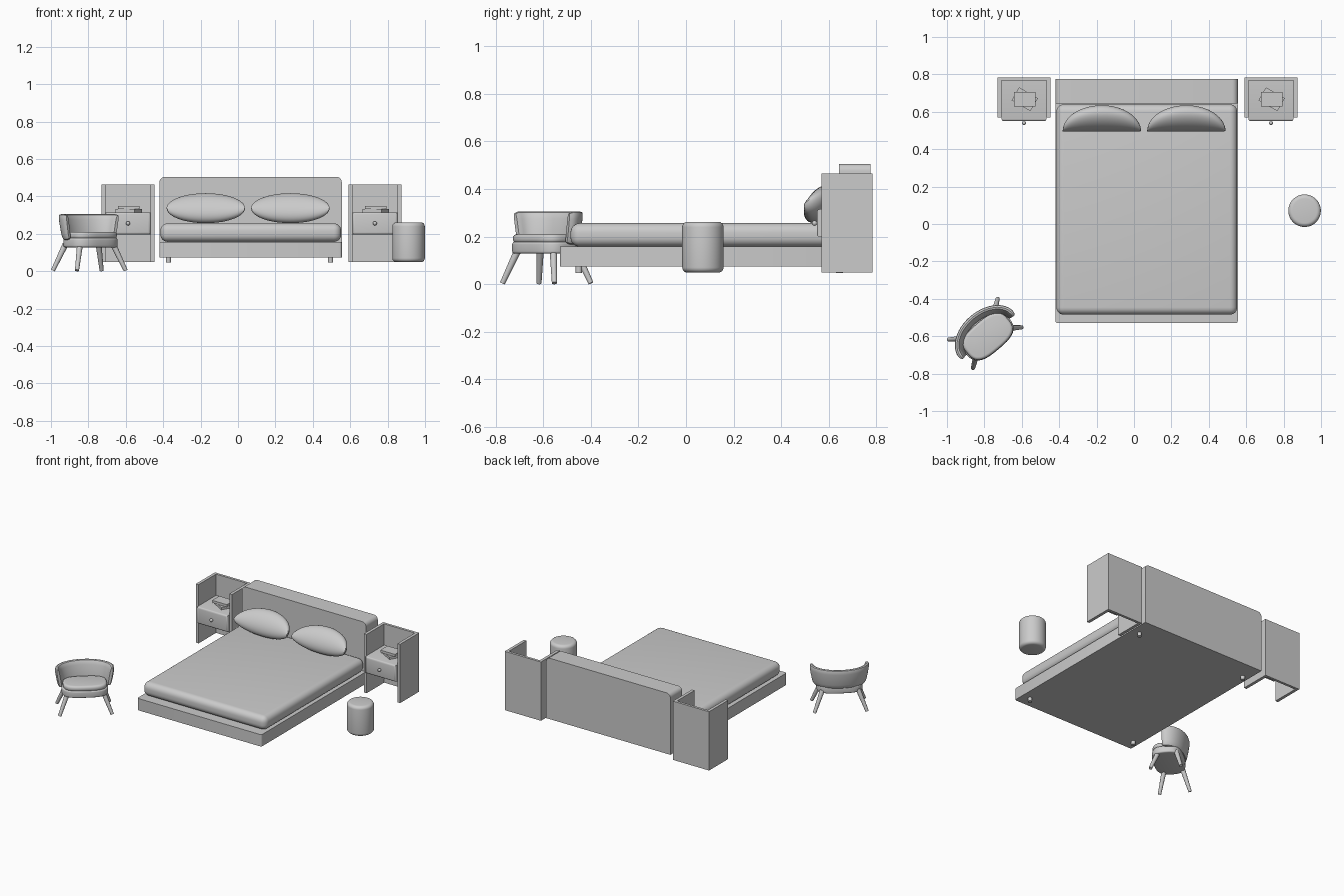
import bpy, bmesh
from math import sin, cos, pi, radians, sqrt
from mathutils import Vector, Matrix

cube = bpy.data.objects.get("Cube")
if cube:
    bpy.data.objects.remove(cube, do_unlink=True)

grey = bpy.data.materials.new("light_grey")
grey.use_nodes = True
COLOUR = (0.6, 0.6, 0.6, 1)
grey.diffuse_color = COLOUR
grey.node_tree.nodes["Principled BSDF"].inputs["Base Color"].default_value = COLOUR


def finish(name, bm, smooth=True):
    """Turn a bmesh into a named, coloured object."""
    bmesh.ops.recalc_face_normals(bm, faces=bm.faces)
    mesh = bpy.data.meshes.new(name)
    bm.to_mesh(mesh)
    bm.free()
    ob = bpy.data.objects.new(name, mesh)
    bpy.context.collection.objects.link(ob)
    mesh.materials.append(grey)
    if smooth:
        bpy.ops.object.select_all(action='DESELECT')
        ob.select_set(True)
        bpy.context.view_layer.objects.active = ob
        bpy.ops.object.shade_smooth_by_angle(angle=radians(35))
    return ob


def box(name, x, y, z, radius=0, segments=4, edges=None, turn=0):
    """Box from (min, max) ranges; edges is a rule choosing which to round."""
    bm = bmesh.new()
    size = Vector((x[1] - x[0], y[1] - y[0], z[1] - z[0]))
    bmesh.ops.create_cube(bm, size=1)
    bmesh.ops.scale(bm, vec=size, verts=bm.verts)
    if radius:
        chosen = [e for e in bm.edges if edges is None or edges(e)]
        bmesh.ops.bevel(bm, geom=chosen, offset=radius, segments=segments,
                        profile=0.5, affect='EDGES')
    bmesh.ops.rotate(bm, matrix=Matrix.Rotation(turn, 3, 'Z'), verts=bm.verts)
    centre = Vector((sum(x), sum(y), sum(z))) / 2
    bmesh.ops.translate(bm, vec=centre, verts=bm.verts)
    return finish(name, bm, radius > 0)


def rod(name, start, end, r1, r2, sides=16):
    """Tapered rod between two points."""
    a, b = Vector(start), Vector(end)
    bm = bmesh.new()
    turn = (b - a).to_track_quat('Z', 'Y').to_matrix().to_4x4()
    bmesh.ops.create_cone(bm, cap_ends=True, segments=sides, radius1=r1, radius2=r2,
                          depth=(b - a).length,
                          matrix=Matrix.Translation((a + b) / 2) @ turn)
    return finish(name, bm)


def upright(e):
    d = e.verts[0].co - e.verts[1].co
    return abs(d.z) > 0.9 * d.length


def top_corner(e):
    d = e.verts[0].co - e.verts[1].co
    return abs(d.y) > 0.9 * d.length and e.verts[0].co.z > 0


# Bed
BED_X = (-0.42, 0.555)
box("bed_frame", BED_X, (-0.53, 0.65), (0.073, 0.157), 0.012, 3, upright)
box("headboard", BED_X, (0.643, 0.775), (0.073, 0.505), 0.03, 6, top_corner)
box("mattress", (-0.415, 0.552), (-0.485, 0.64), (0.157, 0.256), 0.04, 6)
for x in (-0.372, 0.495):
    for y in (-0.45, 0.645):
        rod("bed_leg", (x, y, 0.047), (x, y, 0.08), 0.014, 0.014)


# Pillows: plump ellipsoids whose ends curl forward
def pillow(x):
    bm = bmesh.new()
    bmesh.ops.create_uvsphere(bm, u_segments=40, v_segments=20, radius=1)
    for v in bm.verts:
        u, d, w = v.co
        back = sqrt(max(0, 1 - u * u))
        lean = 0.9 * d + 0.43 * w
        v.co = (x + 0.21 * u, 0.495 + 0.07 * (back + lean), 0.337 + 0.08 * w)
    finish("pillow", bm)


for x in (-0.172, 0.28):
    pillow(x)

# Nightstands: back and side panels, a drawer box and two books
for x in (-0.588, 0.732):
    for s in (-1, 1):
        inner, outer = x + s * 0.121, x + s * 0.142
        box("nightstand_side", (min(inner, outer), max(inner, outer)),
            (0.57, 0.784), (0.048, 0.465))
    box("nightstand_back", (x - 0.121, x + 0.121), (0.766, 0.784), (0.048, 0.465))
    box("drawer", (x - 0.12, x + 0.12), (0.55, 0.768), (0.197, 0.315), 0.012, 3,
        lambda e: e.verts[0].co.y < 0 and e.verts[1].co.y < 0)
    rod("drawer_knob_stem", (x, 0.555, 0.256), (x, 0.54, 0.256), 0.005, 0.005)
    bm = bmesh.new()
    bmesh.ops.create_uvsphere(bm, u_segments=16, v_segments=10, radius=0.011,
                              matrix=Matrix.Translation((x, 0.54, 0.256)))
    finish("drawer_knob", bm)
    bx = x + 0.004
    for name, z, turn in (("lower_book", 0.315, radians(-30)), ("upper_book", 0.333, 0)):
        box(name, (bx - 0.058, bx + 0.058), (0.627, 0.707), (z, z + 0.017), turn=turn)

# Round stool
bm = bmesh.new()
bmesh.ops.create_cone(bm, cap_ends=True, segments=48, radius1=0.087, radius2=0.087,
                      depth=0.213, matrix=Matrix.Translation((0.912, 0.071, 0.155)))
rims = [e for e in bm.edges if not upright(e)]
bmesh.ops.bevel(bm, geom=rims, offset=0.022, segments=5, profile=0.5, affect='EDGES')
finish("round_stool", bm)

# Armchair, built facing -y and then turned into the room
chair = []


def rounded_slab(name, rx, ry, y, z0, z1, bevel):
    """Superellipse slab with softened rims."""
    bm = bmesh.new()
    ring = []
    for i in range(48):
        a = 2 * pi * i / 48
        c, s = cos(a), sin(a)
        k = (abs(c) ** 3 + abs(s) ** 3) ** (-1 / 3)
        ring.append(bm.verts.new((rx * c * k, y + ry * s * k, z0)))
    face = bm.faces.new(ring)
    up = bmesh.ops.extrude_face_region(bm, geom=[face])["geom"]
    bmesh.ops.translate(bm, vec=(0, 0, z1 - z0),
                        verts=[g for g in up if isinstance(g, bmesh.types.BMVert)])
    rims = [e for e in bm.edges if not upright(e)]
    bmesh.ops.bevel(bm, geom=rims, offset=bevel, segments=4, profile=0.5, affect='EDGES')
    chair.append(finish(name, bm))


rounded_slab("chair_seat_base", 0.15, 0.1, -0.01, 0.128, 0.177, 0.01)
rounded_slab("chair_cushion", 0.142, 0.088, -0.02, 0.172, 0.21, 0.016)

# Wraparound backrest: rounded section swept along a flaring arc
bm = bmesh.new()
SECTION, STEPS = 16, 32
rings = []
for i in range(STEPS + 1):
    a = radians(-8 + 196 * i / STEPS)
    t = abs(2 * i / STEPS - 1)
    end = sqrt(max(0.25, 1 - max(0, (t - 0.88) / 0.12) ** 2))
    ring = []
    for j in range(SECTION):
        b = 2 * pi * j / SECTION
        c, s = cos(b), sin(b)
        side = 0.017 * end * (abs(c) ** 0.6) * (1 if c > 0 else -1)
        h = (abs(s) ** 0.6) * (1 if s > 0 else -1) * (0.8 + 0.2 * end)
        flare = 0.012 * h
        ring.append(bm.verts.new(((0.168 + flare + side) * cos(a),
                                  -0.01 + (0.108 + flare + side) * sin(a),
                                  0.236 + 0.069 * h)))
    rings.append(ring)
for r, q in zip(rings, rings[1:]):
    for j in range(SECTION):
        k = (j + 1) % SECTION
        bm.faces.new((r[j], r[k], q[k], q[j]))
bm.faces.new(rings[0])
bm.faces.new(rings[-1])
chair.append(finish("chair_backrest", bm))

for sx in (-1, 1):
    for sy in (-1, 1):
        chair.append(rod("chair_leg", (sx * 0.17, sy * 0.1, 0.004),
                         (sx * 0.115, sy * 0.06, 0.145), 0.011, 0.016))
place = Matrix.Translation((-0.795, -0.585, 0)) @ Matrix.Rotation(radians(40), 4, 'Z')
for ob in chair:
    ob.data.transform(place)
